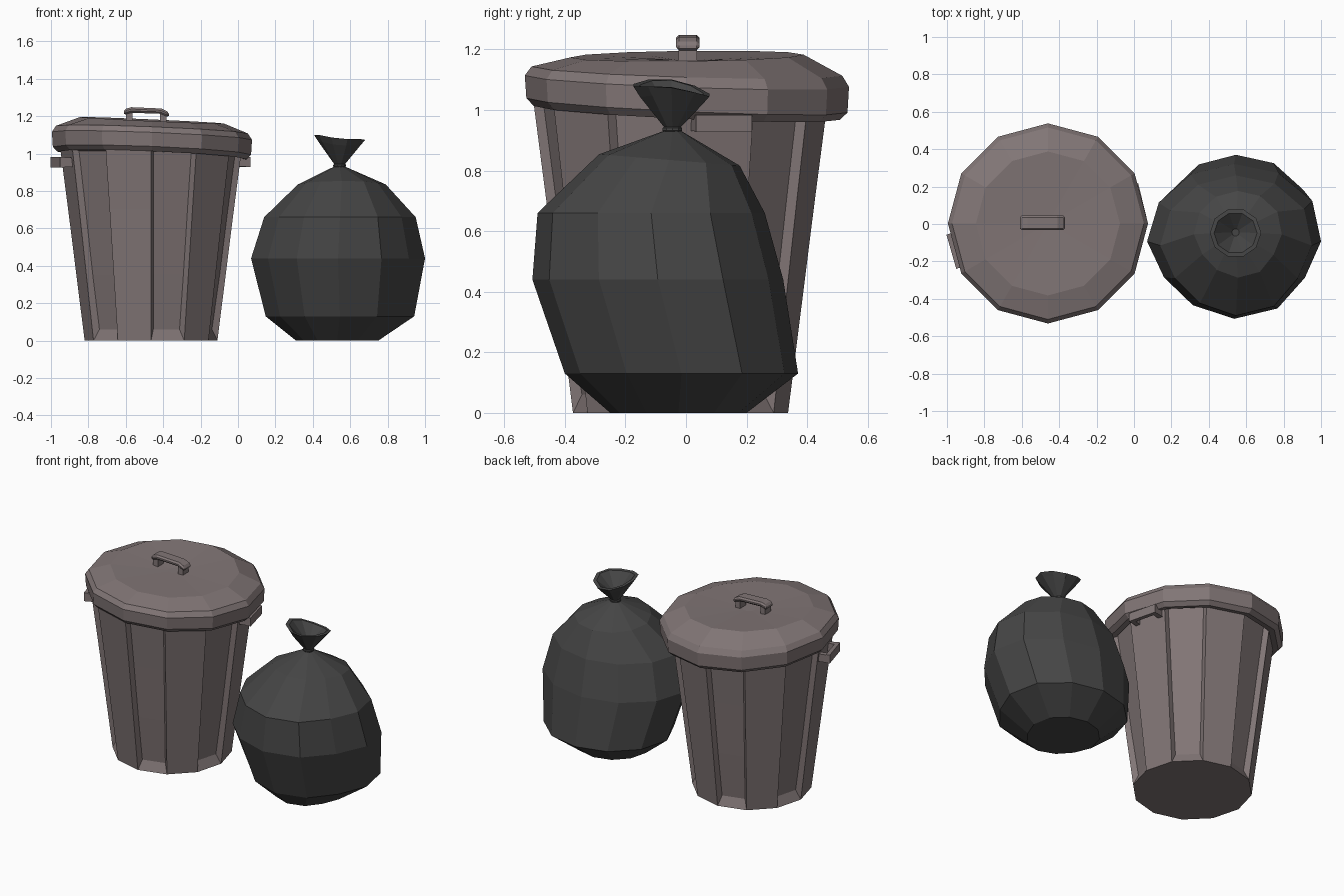
import bpy, bmesh, math
from mathutils import Matrix, Vector

if "Cube" in bpy.data.objects:
    bpy.data.objects.remove(bpy.data.objects["Cube"])


def material(name, rgb):
    m = bpy.data.materials.new(name)
    m.diffuse_color = (*rgb, 1)
    m.use_nodes = True
    m.node_tree.nodes["Principled BSDF"].inputs["Base Color"].default_value = m.diffuse_color
    return m


CAN = material("can_plastic", (0.22, 0.18, 0.18))
BAG = material("bag_plastic", (0.06, 0.06, 0.06))


def finish(bm, name, mat):
    bmesh.ops.recalc_face_normals(bm, faces=bm.faces)
    me = bpy.data.meshes.new(name)
    bm.to_mesh(me)
    bm.free()
    me.materials.append(mat)
    ob = bpy.data.objects.new(name, me)
    bpy.context.collection.objects.link(ob)
    return ob


def loft(rings, n=12, cap_start=False, cap_end=False, wobble=None):
    """Each ring: z, cx, cy, rx, ry, slope along x, slope along y."""
    bm = bmesh.new()
    loops = []
    for z, cx, cy, rx, ry, sx, sy in rings:
        loop = []
        for i in range(n):
            a = 2 * math.pi * i / n
            k = wobble[i] if wobble else 1
            x, y = rx * k * math.cos(a), ry * k * math.sin(a)
            loop.append(bm.verts.new((cx + x, cy + y, z + sx * x + sy * y)))
        loops.append(loop)
    bands = []
    for lo, hi in zip(loops, loops[1:]):
        bands.append([bm.faces.new((lo[i], lo[(i + 1) % n], hi[(i + 1) % n], hi[i]))
                      for i in range(n)])
    for flag, loop in ((cap_start, loops[0][::-1]), (cap_end, loops[-1])):
        if flag:
            bm.faces.new(loop)
    return bm, loops, bands


def box(bm, size, matrix):
    bmesh.ops.create_cube(bm, size=1, matrix=matrix @ Matrix.Diagonal((*size, 1)))


# Can body: tapered 12-gon, every second side is a recessed panel
CX, CY = -0.465, -0.018
body = [(z, CX, CY, r, r, 0, 0) for z, r in
        ((0, 0.355), (0.35, 0.399), (0.7, 0.443), (1.03, 0.486))]
bm, loops, bands = loft(body, cap_start=True)
bm.normal_update()
panels = [f for band in bands for f in band[1::2]]
bmesh.ops.inset_region(bm, faces=panels, thickness=0.02, depth=-0.028,
                       use_boundary=True, use_even_offset=True)
for v in {v for f in panels for v in f.verts}:
    if v.co.z < 0.15:
        v.co.z = 0.06
finish(bm, "can_body", CAN)

# Lid: slightly tilted, with a beveled skirt and a shallow dome
LX, LY = -0.46, 0.003
lid = [(z, LX, LY, r, r, sx, sy) for z, r, sx, sy in (
    (1.0, 0.46, -0.04, -0.045),
    (0.99, 0.505, -0.04, -0.045),
    (1.015, 0.53, -0.04, -0.045),
    (1.095, 0.535, -0.04, -0.035),
    (1.128, 0.513, -0.04, -0.03),
    (1.178, 0.385, -0.045, 0.012),
    (1.165, 0.04, 0, 0))]
bm, _, _ = loft(lid, cap_end=True)
finish(bm, "can_lid", CAN)

# Lid handle: arched bar on two posts
bm = bmesh.new()
arch = [(-0.612, 1.205), (-0.57, 1.218), (-0.42, 1.213), (-0.368, 1.193),
        (-0.37, 1.222), (-0.41, 1.241), (-0.57, 1.248), (-0.608, 1.238)]
face = bm.faces.new([bm.verts.new((x, -0.033, z)) for x, z in arch])
ext = bmesh.ops.extrude_face_region(bm, geom=[face])
bmesh.ops.translate(bm, vec=(0, 0.078, 0),
                    verts=[g for g in ext["geom"] if isinstance(g, bmesh.types.BMVert)])
handle = finish(bm, "lid_handle_bar", CAN)
bev = handle.modifiers.new("bevel", "BEVEL")
bev.width = 0.01
bev.segments = 1
bm = bmesh.new()
for x in (-0.582, -0.4):
    box(bm, (0.035, 0.06, 0.07), Matrix.Translation((x, 0.006, 1.183)))
finish(bm, "lid_handle_posts", CAN)

# Side handles: a bar held off the body by two stubs
for name, angle, z, r in (("left_side_handle", 196, 0.953, 0.525),
                          ("right_side_handle", 14, 0.955, 0.508)):
    bm = bmesh.new()
    m = Matrix.Translation((LX, 0, z)) @ Matrix.Rotation(math.radians(angle), 4, 'Z')
    box(bm, (0.025, 0.19, 0.055), m @ Matrix.Translation((r, 0, 0)))
    for y in (-0.08, 0.08):
        box(bm, (0.09, 0.03, 0.05), m @ Matrix.Translation((r - 0.045, y, 0)))
    finish(bm, name, CAN)

# Bag: sagging faceted sack, slightly uneven around its girth
sack = [(0.0, 0.53, -0.025, 0.22, 0.225, 0, 0),
        (0.13, 0.545, -0.015, 0.397, 0.385, 0, 0),
        (0.44, 0.535, -0.093, 0.465, 0.414, 0, 0),
        (0.66, 0.545, -0.115, 0.405, 0.375, 0, 0),
        (0.835, 0.555, -0.055, 0.235, 0.232, 0, -0.08),
        (0.93, 0.543, -0.045, 0.03, 0.03, 0, 0)]
wobble = [1, 1.04, 1.02, 1, 1, 1.0, 1, 0.93, 0.95, 1, 1, 0.94]
bm, _, _ = loft(sack, cap_start=True, cap_end=True, wobble=wobble)
finish(bm, "bag_sack", BAG)

# Tie around the neck
tie = [(z, 0.543, -0.045, r, r, 0, 0) for z, r in
       ((0.925, 0.028), (0.932, 0.034), (0.94, 0.034), (0.947, 0.026))]
bm, _, _ = loft(tie, n=10, cap_start=True, cap_end=True)
finish(bm, "bag_tie", BAG)

# Gathered top: flared funnel with a wavy lip and a hollow middle
flare = [(0.94, 0.543, -0.045, 0.026, 0.026, 0, 0),
         (1.045, 0.543, -0.047, 0.115, 0.11, -0.08, -0.1),
         (1.075, 0.543, -0.048, 0.137, 0.132, -0.1, -0.13),
         (1.075, 0.543, -0.048, 0.115, 0.11, -0.1, -0.13),
         (0.99, 0.543, -0.045, 0.02, 0.02, 0, 0)]
bm, loops, _ = loft(flare, n=10, cap_end=True)
for loop in loops[1:4]:
    for i, v in enumerate(loop):
        v.co.z += 0.012 * math.cos(2 * math.pi * 2 * i / 10)
finish(bm, "bag_gathered_top", BAG)
